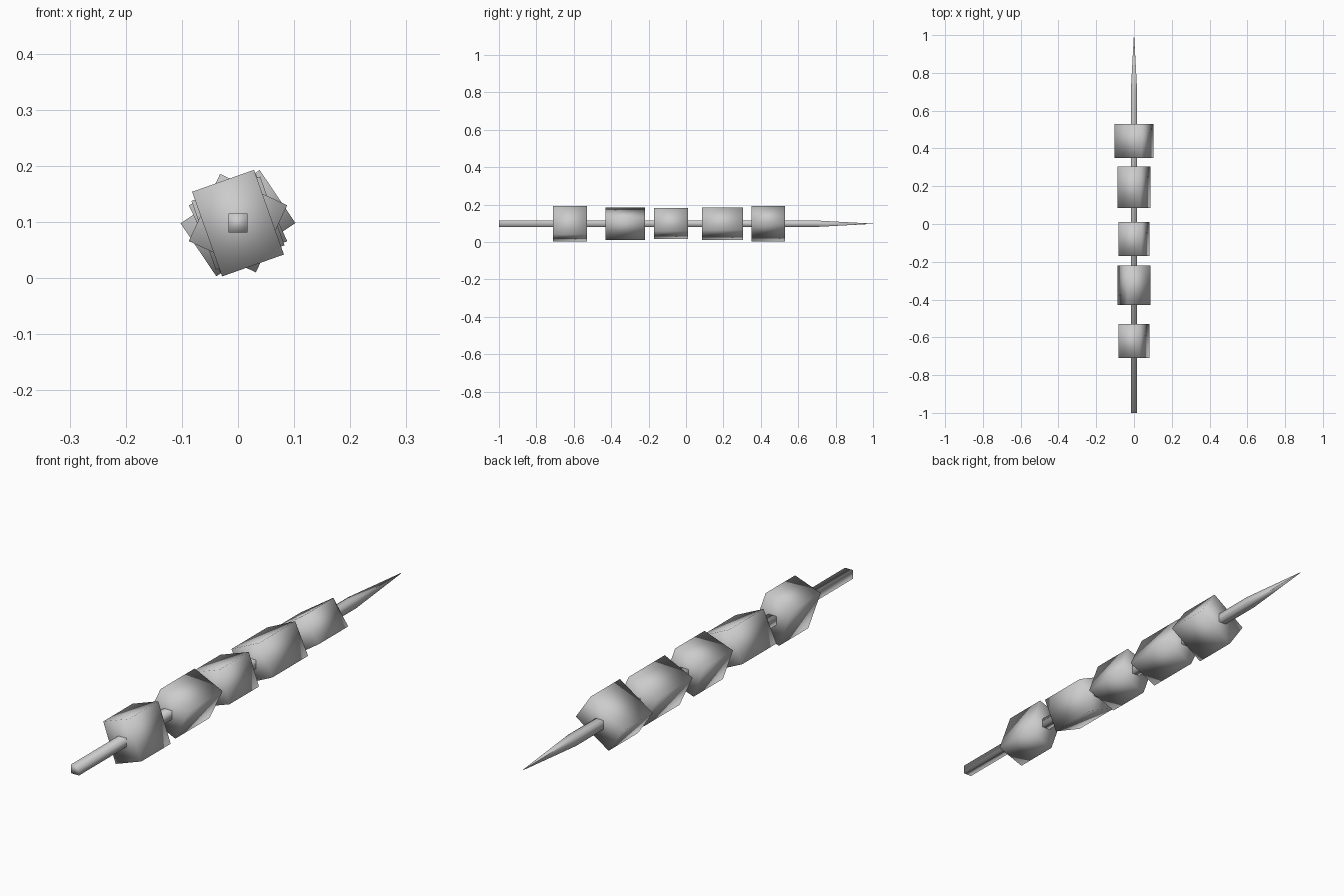
import bpy
import bmesh
from math import radians
from mathutils import Matrix, Vector

cube = bpy.data.objects.get("Cube")
if cube:
    bpy.data.objects.remove(cube, do_unlink=True)

AXIS_Z = 0.098

grey = bpy.data.materials.new("plain_grey")
grey.use_nodes = True
grey.diffuse_color = (0.6, 0.6, 0.6, 1)
grey.node_tree.nodes["Principled BSDF"].inputs["Base Color"].default_value = (0.6, 0.6, 0.6, 1)


def add_object(name, bm):
    """Turn a bmesh into a smooth shaded object."""
    bmesh.ops.recalc_face_normals(bm, faces=bm.faces[:])
    for face in bm.faces:
        face.smooth = True
    mesh = bpy.data.meshes.new(name)
    bm.to_mesh(mesh)
    bm.free()
    mesh.materials.append(grey)
    obj = bpy.data.objects.new(name, mesh)
    bpy.context.collection.objects.link(obj)
    return obj


def add_chunk(name, y0, y1, width, height, turn):
    """A soft shaded block threaded on the skewer and turned about it."""
    bm = bmesh.new()
    bmesh.ops.create_cube(bm, size=1)
    bmesh.ops.scale(bm, vec=(width, y1 - y0, height), verts=bm.verts)
    obj = add_object(name, bm)
    obj.location = (0, (y0 + y1) / 2, AXIS_Z)
    obj.rotation_euler.y = -radians(turn)


# Food chunks: front, back, width, height, turn
chunks = [
    (-0.71, -0.53, 0.117, 0.160, 19.5),
    (-0.43, -0.22, 0.132, 0.132, -25),
    (-0.17, 0.01, 0.130, 0.130, 19.5),
    (0.085, 0.305, 0.132, 0.132, 25),
    (0.35, 0.53, 0.170, 0.114, 34),
]
for number, chunk in enumerate(chunks, 1):
    add_chunk(f"food_chunk_{number}", *chunk)

# Square skewer: straight shaft, then a long tapered point
bm = bmesh.new()
bmesh.ops.create_cube(bm, size=1)
bmesh.ops.scale(bm, vec=(0.034, 1.7, 0.034), verts=bm.verts)
bmesh.ops.translate(bm, vec=(0, -0.15, AXIS_Z), verts=bm.verts)
end = max(bm.faces, key=lambda f: f.calc_center_median().y)
tip = bmesh.ops.extrude_discrete_faces(bm, faces=[end])["faces"][0]
bmesh.ops.translate(bm, vec=(0, 0.3, 0), verts=tip.verts)
bmesh.ops.scale(bm, vec=(0.04, 1, 0.04), verts=tip.verts,
                space=Matrix.Translation(Vector((0, 0, -AXIS_Z))))
add_object("skewer", bm)
